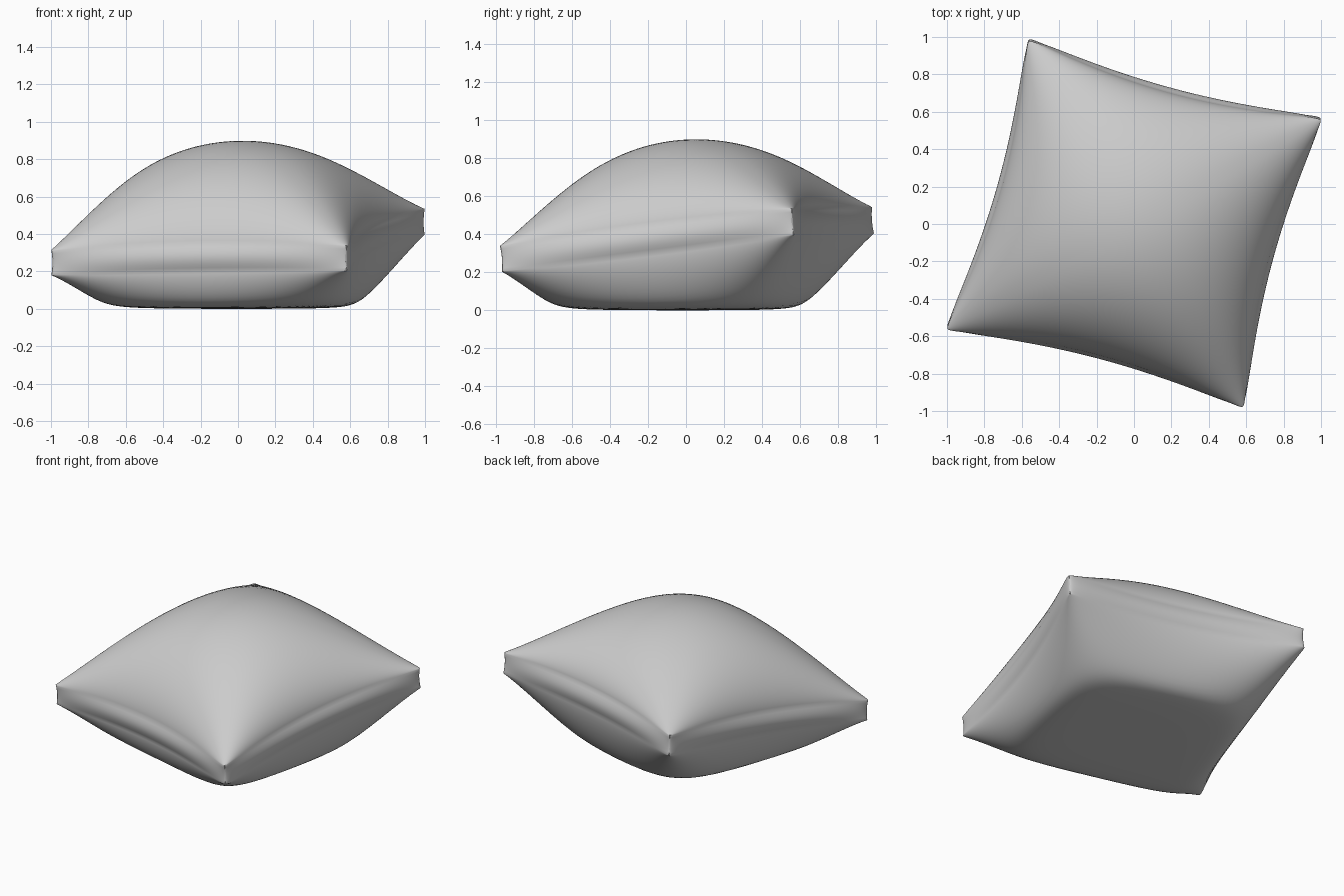
import bpy, bmesh, math
from mathutils import Vector

if "Cube" in bpy.data.objects:
    bpy.data.objects.remove(bpy.data.objects["Cube"])

N = 56          # grid divisions per side
BAND = 8        # divisions across the side band
HALF = 0.07     # half height of the side band

# Corner centres in order (u,v): (-,-) (+,-) (+,+) (-,+)
A, B, C, D = (Vector(p) for p in (
    (-0.995, -0.56, 0.247), (0.58, -0.975, 0.272),
    (0.995, 0.555, 0.468), (-0.56, 0.975, 0.475)))


def waist(t):
    """Edges pulled inward mid-side, with blunt corners."""
    w = max(0.0, 1 - t * t)
    return 1 - 0.125 * w + 0.04 * w ** 0.4


def frame(u, v):
    """Tilted middle sheet with concave edges."""
    u, v = u * waist(v), v * waist(u)
    return ((A * (1 - u) + B * (1 + u)) * (1 - v)
            + (D * (1 - u) + C * (1 + u)) * (1 + v)) / 4


def puff(u, v, power):
    return max(0.0, (1 - u * u) * (1 - v * v)) ** power


def floor_clamp(z, k=0.075):
    """Soft flattening where the cushion rests on the ground."""
    return (z + math.sqrt(z * z + k * k)) / 2


def top_point(u, v):
    p = frame(u, v)
    big, small = max(abs(u), abs(v)), min(abs(u), abs(v))
    h = puff(u, v, 0.6)
    p.z += HALF + 0.015 * (1 - small ** 2) * big ** 2
    p.z += (0.466 - 0.055 * v) * h
    return p


def bottom_point(u, v):
    p = frame(u, v)
    p.y += 0.01
    p.z = floor_clamp(p.z - HALF - (0.6 + 0.07 * v) * puff(u, v, 0.62))
    return p


bm = bmesh.new()
ts = [math.sin(math.pi / 2 * (-1 + 2 * i / N)) for i in range(N + 1)]


def sheet(func, flip):
    g = [[bm.verts.new(func(u, v)) for u in ts] for v in ts]
    for j in range(N):
        for i in range(N):
            q = [g[j][i], g[j][i + 1], g[j + 1][i + 1], g[j + 1][i]]
            bm.faces.new(q[::-1] if flip else q)


# Top and bottom panels
sheet(top_point, False)
sheet(bottom_point, True)

# Gently bulging band along each of the four sides
sides = ((lambda t: (t, -1), B - A), (lambda t: (1, t), C - B),
         (lambda t: (-t, 1), D - C), (lambda t: (-1, -t), A - D))
for uv, along in sides:
    out = Vector((along.y, -along.x, 0)).normalized()
    rows = []
    for k in range(BAND + 1):
        s = k / BAND
        row = []
        for t in ts:
            p = bottom_point(*uv(t)).lerp(top_point(*uv(t)), s)
            swell = 0.032 * max(0, 1 - t * t) ** 0.5 - 0.01
            row.append(bm.verts.new(p + out * swell * math.sin(math.pi * s)))
        rows.append(row)
    # Neighbouring bands share the pinched corner line
    for row in rows:
        for n, w in ((0, -1), (N, 1)):
            s = rows.index(row) / BAND
            row[n].co = bottom_point(*uv(w)).lerp(top_point(*uv(w)), s)
            row[n].co -= Vector((row[n].co.x, row[n].co.y, 0)) * 0.013 * math.sin(math.pi * s)
    for k in range(BAND):
        for i in range(N):
            bm.faces.new((rows[k][i], rows[k][i + 1],
                          rows[k + 1][i + 1], rows[k + 1][i]))

bmesh.ops.remove_doubles(bm, verts=bm.verts, dist=0.0003)
bmesh.ops.recalc_face_normals(bm, faces=bm.faces)

# Rest exactly on the ground
low = min(v.co.z for v in bm.verts)
for v in bm.verts:
    v.co.z -= low

mesh = bpy.data.meshes.new("cushion")
bm.to_mesh(mesh)
bm.free()
cushion = bpy.data.objects.new("cushion", mesh)
bpy.context.collection.objects.link(cushion)
bpy.context.view_layer.objects.active = cushion
cushion.select_set(True)
bpy.ops.object.shade_smooth_by_angle(angle=math.radians(50))
